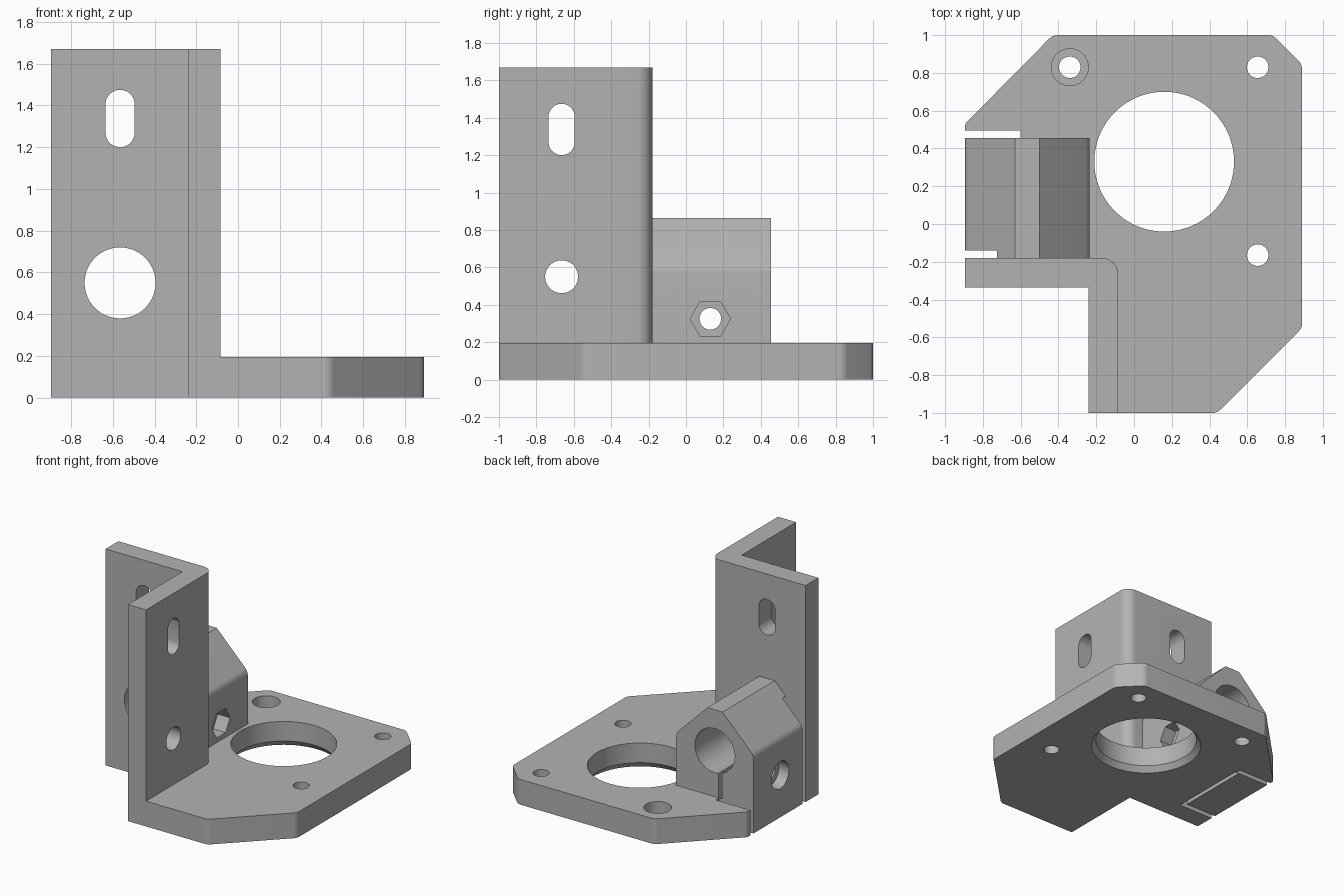
import bpy, bmesh, math
from mathutils import Vector, Matrix

cube = bpy.data.objects.get("Cube")
if cube:
    bpy.data.objects.remove(cube)

grey = bpy.data.materials.new("grey_plastic")
grey.use_nodes = True
COLOUR = (0.45, 0.45, 0.45, 1)
grey.diffuse_color = COLOUR
grey.node_tree.nodes["Principled BSDF"].inputs["Base Color"].default_value = COLOUR

# Frames that turn a flat profile (u, v) and depth w into world axes
ALONG = {
    "z": Matrix.Identity(3),
    "y": Matrix(((1, 0, 0), (0, 0, 1), (0, 1, 0))),   # profile is x, z
    "x": Matrix(((0, 0, 1), (1, 0, 0), (0, 1, 0))),   # profile is y, z
}


def rounded(points):
    """Replace each (u, v, radius) corner with a short tangent curve."""
    out = []
    for i, (u, v, *rad) in enumerate(points):
        p = Vector((u, v))
        if not rad:
            out.append(p)
            continue
        a = (Vector(points[i - 1][:2]) - p).normalized()
        b = (Vector(points[(i + 1) % len(points)][:2]) - p).normalized()
        half = a.angle(b) / 2
        reach = rad[0] / math.tan(half)
        centre = p + (a + b).normalized() * rad[0] / math.sin(half)
        start, end = p + a * reach - centre, p + b * reach - centre
        for k in range(7):
            d = start.lerp(end, k / 6).normalized() * rad[0]
            out.append(centre + d)
    return out


def prism(name, profile, axis, low, high):
    bm = bmesh.new()
    frame = ALONG[axis]
    face = bm.faces.new([bm.verts.new(frame @ Vector((p[0], p[1], low))) for p in profile])
    moved = bmesh.ops.extrude_face_region(bm, geom=[face])["geom"]
    bmesh.ops.translate(bm, vec=frame @ Vector((0, 0, high - low)),
                        verts=[g for g in moved if isinstance(g, bmesh.types.BMVert)])
    bmesh.ops.recalc_face_normals(bm, faces=bm.faces)
    mesh = bpy.data.meshes.new(name)
    bm.to_mesh(mesh)
    bm.free()
    mesh.materials.append(grey)
    obj = bpy.data.objects.new(name, mesh)
    bpy.context.collection.objects.link(obj)
    return obj


def combine(target, other, operation):
    mod = target.modifiers.new(operation.lower(), "BOOLEAN")
    mod.operation, mod.solver, mod.object = operation, "EXACT", other
    bpy.context.view_layer.objects.active = target
    bpy.ops.object.modifier_apply(modifier=mod.name)
    bpy.data.objects.remove(other)


def circle(u, v, r, n=48, stretch=0.0):
    """Circle, or an upright slot when stretched."""
    out = []
    for i in range(n):
        a = 2 * math.pi * (i + 0.5) / n
        out.append((u + r * math.cos(a), v + r * math.sin(a) + math.copysign(stretch, math.sin(a))))
    return out


def rect(u0, v0, u1, v1):
    return [(u0, v0), (u1, v0), (u1, v1), (u0, v1)]


# Base plate with clipped corners
bracket = prism("motor_bracket", rounded([
    (-0.43, 1, 0.06), (-0.895, 0.53, 0.04), (-0.895, -0.335), (-0.24, -0.335), (-0.24, -1),
    (0.44, -1, 0.06), (0.89, -0.55, 0.06), (0.89, 0.845, 0.06), (0.735, 1, 0.06)]), "z", 0, 0.195)

# Upright angle wall
combine(bracket, prism("angle_wall", rounded([
    (-0.895, -0.335), (-0.24, -0.335), (-0.24, -1), (-0.085, -1),
    (-0.085, -0.18, 0.08), (-0.895, -0.18)]), "z", 0, 1.67), "UNION")

# Rod clamp block with sloping shoulders
ROD_X, ROD_Z = -0.565, 0.55
combine(bracket, prism("rod_clamp", rounded([
    (-0.895, 0), (-0.895, 0.6, 0.07), (-0.63, 0.865), (-0.5, 0.865),
    (-0.235, 0.6, 0.07), (-0.235, 0)]), "y", -0.25, 0.455), "UNION")

BOLT_Y, BOLT_Z = 0.13, 0.325
SLOT_Z = 1.3375
cutters = [
    # Rod bore, clamp slit and the two slots that free the jaw
    ("rod_bore", circle(ROD_X, ROD_Z, 0.17, 64), "y", -0.5, 0.6),
    ("clamp_slit", rect(-0.625, -0.1, -0.595, 0.5), "y", -0.18, 0.455),
    ("jaw_slot_back", rect(-1, 0.455, -0.6, 0.495), "z", -0.1, 0.5),
    ("jaw_slot_front", rect(-1, -0.18, -0.6, -0.14), "z", -0.1, 0.77),
    # Clamp bolt, nut pocket and head recess
    ("bolt_hole", circle(BOLT_Y, BOLT_Z, 0.058, 32), "x", -1, -0.15),
    ("head_recess", circle(BOLT_Y, BOLT_Z, 0.105, 32), "x", -1, -0.81),
    ("nut_pocket", [(BOLT_Y + 0.108 * math.cos(i * math.pi / 3),
                     BOLT_Z + 0.108 * math.sin(i * math.pi / 3)) for i in range(6)],
     "x", -0.34, -0.15),
    # Wall fixing holes
    ("wall_slot", circle(-0.565, SLOT_Z, 0.07, 32, 0.0675), "y", -0.5, 0),
    ("wing_slot", circle(-0.665, SLOT_Z, 0.07, 32, 0.0675), "x", -0.4, 0),
    ("wing_hole", circle(-0.665, 0.55, 0.088, 32), "x", -0.4, 0),
    # Motor opening and screw holes
    ("motor_hole", circle(0.16, 0.33, 0.37, 96), "z", -0.1, 0.4),
    ("screw_recess", circle(-0.34, 0.83, 0.098), "z", 0.08, 0.4),
]
for x, y in ((-0.34, 0.83), (0.655, 0.83), (0.655, -0.165)):
    cutters.append(("screw_hole", circle(x, y, 0.057, 32), "z", -0.1, 0.4))
for spec in cutters:
    combine(bracket, prism(*spec), "DIFFERENCE")

# Flared lip under the motor opening
lip = prism("motor_lip", circle(0.16, 0.33, 0.41, 96), "z", -0.01, 0.045)
for v in lip.data.vertices:
    if v.co.z > 0:
        v.co.x = 0.16 + (v.co.x - 0.16) * 0.9
        v.co.y = 0.33 + (v.co.y - 0.33) * 0.9
combine(bracket, lip, "DIFFERENCE")

bpy.ops.object.select_all(action="DESELECT")
bracket.select_set(True)
bpy.context.view_layer.objects.active = bracket
bpy.ops.object.shade_smooth_by_angle(angle=math.radians(30))
